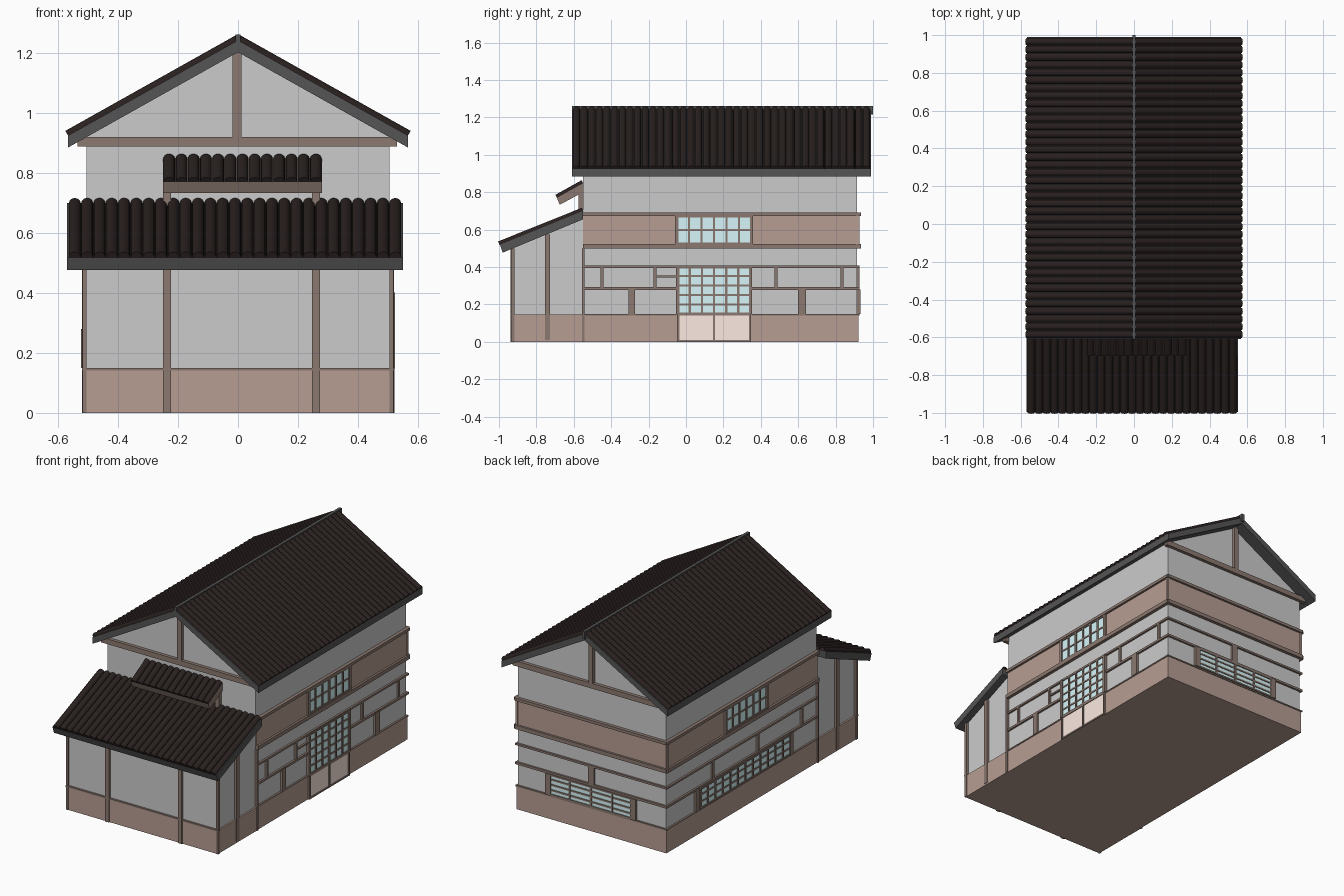
import bpy, bmesh
from math import sin, cos, pi
from mathutils import Vector as V

if "Cube" in bpy.data.objects:
    bpy.data.objects.remove(bpy.data.objects["Cube"])


def mat(name, c):
    m = bpy.data.materials.new(name)
    m.diffuse_color = (*c, 1)
    m.use_nodes = True
    m.node_tree.nodes["Principled BSDF"].inputs["Base Color"].default_value = m.diffuse_color
    return m


WALL = mat("plaster", (0.8, 0.8, 0.8))
BROWN = mat("wood_panel", (0.47, 0.34, 0.29))
TRIM = mat("wood_trim", (0.26, 0.19, 0.16))
SLATE = mat("roof_edge", (0.09, 0.09, 0.09))
TILE = mat("roof_tile", (0.022, 0.015, 0.014))
GLASS = mat("window_glass", (0.68, 0.92, 0.95))
PINK = mat("door_panel", (0.98, 0.82, 0.76))


def finish(name, bm, m):
    bmesh.ops.recalc_face_normals(bm, faces=bm.faces)
    me = bpy.data.meshes.new(name)
    bm.to_mesh(me)
    bm.free()
    me.materials.append(m)
    ob = bpy.data.objects.new(name, me)
    bpy.context.collection.objects.link(ob)


def boxes(name, items, m):
    """One object from (x0, x1, y0, y1, z0, z1) boxes."""
    bm = bmesh.new()
    for x0, x1, y0, y1, z0, z1 in items:
        vs = bmesh.ops.create_cube(bm, size=1)["verts"]
        for v in vs:
            v.co = V(((x0 + x1) / 2 + v.co.x * (x1 - x0),
                      (y0 + y1) / 2 + v.co.y * (y1 - y0),
                      (z0 + z1) / 2 + v.co.z * (z1 - z0)))
    finish(name, bm, m)


def prism(name, pts, vec, m):
    """Polygon of 3D points swept along vec."""
    bm = bmesh.new()
    a = [bm.verts.new(p) for p in pts]
    b = [bm.verts.new(V(p) + V(vec)) for p in pts]
    n = len(a)
    bm.faces.new(a)
    bm.faces.new(b[::-1])
    for i in range(n):
        j = (i + 1) % n
        bm.faces.new((a[i], b[i], b[j], a[j]))
    finish(name, bm, m)


def tiles(name, start, across, run, n, h=0.018):
    """Row of n half-round tiles along `across`, each running along `run`."""
    start, across, run = V(start), V(across), V(run)
    nrm = across.cross(run).normalized()
    if nrm.z < 0:
        nrm = -nrm
    step, r = across / n, 0.47
    pts = [start - nrm * 0.004]
    for i in range(n):
        for k in range(9):
            a = pi * k / 8
            pts.append(start + step * (i + 0.5 - r * cos(a)) + nrm * h * sin(a))
    pts.append(start + across - nrm * 0.004)
    prism(name, pts, run, TILE)


# face helpers: a = position along the wall, p = projection from the wall
X, YB, YF, YA = 0.505, 0.915, -0.55, -0.925


def on(face, a0, a1, z0, z1, p):
    return {"R": (X - .005, X + p, a0, a1, z0, z1),
            "L": (-X - p, -X + .005, a0, a1, z0, z1),
            "B": (a0, a1, YB - .005, YB + p, z0, z1),
            "F": (a0, a1, YA - p, YA + .005, z0, z1)}[face]


def window(name, face, a0, a1, z0, z1, cols, rows, post=0.018):
    boxes(name + "_glass", [on(face, a0, a1, z0, z1, 0.010)], GLASS)
    bars = [on(face, a - post / 2, a + post / 2, z0, z1, 0.018) for a in (a0, a1)]
    bars += [on(face, a0, a1, z - .005, z + .005, 0.016) for z in (z0 + .005, z1 - .005)]
    for i in range(1, cols):
        a = a0 + (a1 - a0) * i / cols
        bars.append(on(face, a - .006, a + .006, z0, z1, 0.016))
    for i in range(1, rows):
        z = z0 + (z1 - z0) * i / rows
        bars.append(on(face, a0, a1, z - .005, z + .005, 0.014))
    boxes(name + "_lattice", bars, TRIM)


# main body and front annex
prism("main_walls", [(-X, YF, .14), (X, YF, .14), (X, YF, .92), (0, YF, 1.205), (-X, YF, .92)],
      (0, YB - YF, 0), WALL)
prism("annex_walls", [(-X, YA, .14), (-X, YF, .14), (-X, YF, .67), (-X, YA, .51)], (2 * X, 0, 0), WALL)
boxes("main_wainscot", [(-X - .007, X + .007, YF, YB + .007, 0, .145)], BROWN)
boxes("annex_wainscot", [(-X - .01, X + .01, YA - .007, YF, 0, .145)], BROWN)
boxes("annex_wainscot_cap", [on("F", -.52, .52, .141, .149, .012)], TRIM)

# wood bands and rails wrapping the sides and back
span = {"R": (YF, YB + .012), "L": (YF, YB + .012), "B": (-X - .012, X + .012)}
boxes("upper_wood_band", [on(f, a, b, .52, .68, .007) for f, (a, b) in span.items()], BROWN)
rails = []
for f, (a, b) in span.items():
    for z, h, p in ((.145, .008, .011), (.285, .014, .012), (.402, .012, .012),
                    (.511, .024, .02), (.682, .018, .02)):
        if not (f == "R" and z < .4):
            rails.append(on(f, a, b, z - h / 2, z + h / 2, p))
for a, b in ((YF, -.05), (.35, YB + .01)):
    rails += [on("R", a, b, .141, .149, .011), on("R", a, b, .278, .292, .012)]
boxes("wall_rails", rails, TRIM)

# short wall posts
posts = [on("R", -.165, -.05, .345, .355, .011)]
for y, w in ((-.29, .035), (.62, .045)):
    posts += [on(f, y - w / 2, y + w / 2, .145, .285, .014) for f in "RL"]
for f, ys in (("R", (-.45, -.165, .48, .835)), ("L", (-.4, .03, .47)), ("B", (0,))):
    w = .02 if f == "B" else .008
    posts += [on(f, y - w, y + w, .285, .402, .012) for y in ys]
boxes("short_posts", posts, TRIM)

# corner and annex posts
tall = [on(f, YF - .006, YF + .006, 0, .5, .015) for f in "RL"]
tall += [on(f, -.755, -.728, .01, .575, .014) for f in "RL"]
tall += [on("F", x - .013, x + .013, 0, .5, .014) for x in (-.237, .26)]
tall += [(s * .512 - .007, s * .512 + .007, YA - .009, YA + .008, 0, .5) for s in (-1, 1)]
boxes("tall_posts", tall, TRIM)

# windows and sliding door
for f, side in (("R", "right"), ("L", "left")):
    window(side + "_upper_window", f, -.05, .35, .522, .675, 6, 2)
window("door_upper", "R", -.045, .345, .148, .402, 6, 5)
boxes("door_lower_panel", [on("R", -.04, .34, .008, .145, .012)], PINK)
boxes("door_frame", [on("R", a - .006, a + .006, 0, .148, .017) for a in (-.042, .15, .342)]
      + [on("R", -.045, .345, z, z + .01, .016) for z in (0, .14)], TRIM)
window("left_long_window", "L", -.28, .60, .15, .28, 12, 3)
window("back_window", "B", -.29, .29, .15, .28, 4, 4, post=.035)

# gable beams and king posts
gable = []
for y0, y1 in ((YF - .02, YF + .005), (YB - .005, YB + .02)):
    gable += [(-.535, .53, y0, y1, .888, .92), (-.018, .012, y0, y1, .92, 1.205)]
boxes("gable_timbers", gable, TRIM)

# main roof
prism("main_roof_slab", [(-.567, -.61, .885), (0, -.61, 1.203), (.567, -.61, .885),
                         (.567, -.61, .925), (0, -.61, 1.243), (-.567, -.61, .925)], (0, 1.6, 0), SLATE)
for s, side in ((-1, "left"), (1, "right")):
    tiles(side + "_roof_tiles", (s * .567, -.605, .925), (0, 1.59, 0), (-s * .567, 0, .318), 39)
boxes("roof_ridge", [(-.009, .009, -.61, 1.0, 1.215, 1.262)], SLATE)

# annex lean-to roof
prism("annex_roof_slab", [(-.57, -.98, .477), (-.57, YF, .655), (-.57, YF, .70), (-.57, -.995, .519)],
      (1.12, 0, 0), SLATE)
tiles("annex_roof_tiles", (-.565, -.998, .52), (1.11, 0, 0), (0, .448, .18), 27)

# small canopy above it
prism("canopy_slab", [(-.25, -.675, .733), (-.25, YF, .80), (-.25, YF, .848), (-.25, -.69, .77)],
      (.53, 0, 0), TRIM)
tiles("canopy_tiles", (-.25, -.69, .77), (.53, 0, 0), (0, .14, .078), 13)
boxes("canopy_brackets", [(x - .013, x + .013, -.575, YF, .68, .81) for x in (-.237, .26)], TRIM)
